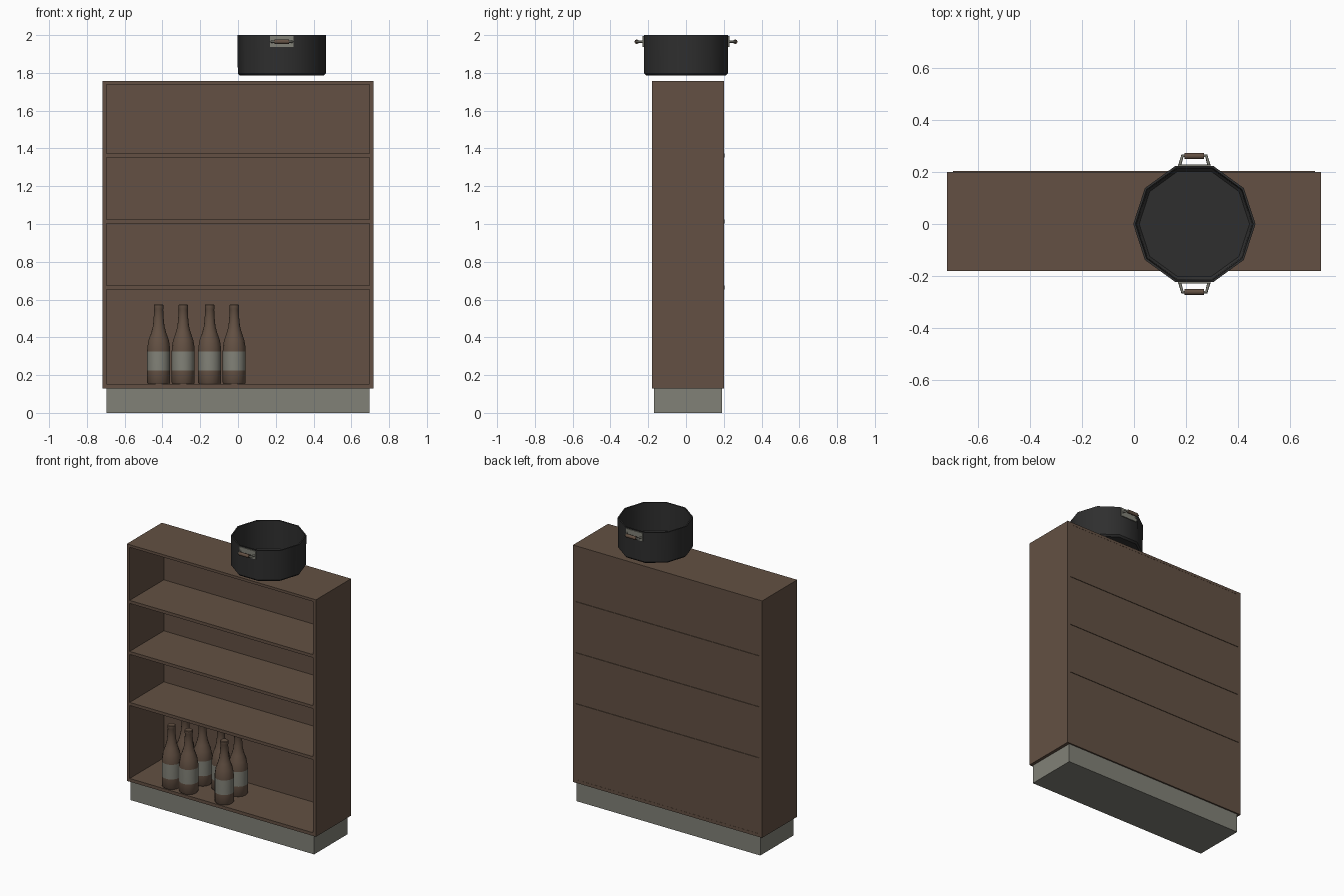
import bpy, bmesh, math

if "Cube" in bpy.data.objects:
    bpy.data.objects.remove(bpy.data.objects["Cube"])


def material(name, rgb):
    m = bpy.data.materials.new(name)
    m.diffuse_color = (*rgb, 1)
    m.use_nodes = True
    m.node_tree.nodes["Principled BSDF"].inputs["Base Color"].default_value = m.diffuse_color
    return m


WOOD = material("brown", (0.125, 0.081, 0.056))
GREY = material("warm grey", (0.22, 0.22, 0.185))
BLACK = material("iron black", (0.028, 0.028, 0.028))


def finish(name, bm, mats, smooth=None):
    bmesh.ops.recalc_face_normals(bm, faces=bm.faces)
    me = bpy.data.meshes.new(name)
    bm.to_mesh(me)
    bm.free()
    ob = bpy.data.objects.new(name, me)
    bpy.context.collection.objects.link(ob)
    for m in mats:
        me.materials.append(m)
    if smooth:
        bpy.ops.object.select_all(action='DESELECT')
        ob.select_set(True)
        bpy.context.view_layer.objects.active = ob
        bpy.ops.object.shade_smooth_by_angle(angle=math.radians(smooth))
    return ob


def box(name, lo, hi, mat):
    bm = bmesh.new()
    bmesh.ops.create_cube(bm, size=1)
    for v in bm.verts:
        v.co = [lo[i] + (v.co[i] + 0.5) * (hi[i] - lo[i]) for i in range(3)]
    return finish(name, bm, [mat])


def lathe(name, profile, sides, loc, mats, smooth, band=None):
    """Turn (radius, height) points round z; both ends are capped."""
    bm = bmesh.new()
    rings = []
    for r, z in profile:
        rings.append([bm.verts.new((r * math.cos(2 * math.pi * i / sides),
                                    r * math.sin(2 * math.pi * i / sides), z))
                      for i in range(sides)])
    for a, b in zip(rings, rings[1:]):
        for i in range(sides):
            j = (i + 1) % sides
            bm.faces.new((a[i], a[j], b[j], b[i]))
    bm.faces.new(rings[0])
    bm.faces.new(rings[-1])
    if band:
        for f in bm.faces:
            if band[0] < f.calc_center_median().z < band[1]:
                f.material_index = 1
    ob = finish(name, bm, mats, smooth)
    ob.location = loc
    return ob


def bar(name, points, radius, sides, mat):
    """Round rod along a path."""
    cu = bpy.data.curves.new(name, 'CURVE')
    cu.dimensions = '3D'
    cu.bevel_depth = radius
    cu.bevel_resolution = sides // 2 - 2
    cu.use_fill_caps = True
    sp = cu.splines.new('POLY')
    sp.points.add(len(points) - 1)
    for p, c in zip(sp.points, points):
        p.co = (*c, 1)
    cu.materials.append(mat)
    ob = bpy.data.objects.new(name, cu)
    bpy.context.collection.objects.link(ob)
    return ob


# Plinth and carcass
W, F, B = 0.718, -0.18, 0.20
box("plinth", (-0.697, -0.17, 0), (0.697, 0.19, 0.132), GREY)
box("top_board", (-W, F, 1.738), (W, B, 1.756), WOOD)
box("bottom_board", (-W, F, 0.13), (W, B, 0.152), WOOD)
for side, s in (("left", -1), ("right", 1)):
    xs = sorted((s * 0.696, s * W))
    box(side + "_side", (xs[0], F, 0.152), (xs[1], B, 1.738), WOOD)
box("back_panel", (-0.696, 0.19, 0.152), (0.696, 0.199, 1.738), WOOD)

# Shelves, their back edges standing just proud of the back panel
for i, z in enumerate((0.653, 1.003, 1.353)):
    box(f"shelf_{i + 1}", (-0.696, F, z), (0.696, 0.203, z + 0.021), WOOD)

# Bottles with a label band
bottle = [(0.055, 0), (0.061, 0.008), (0.061, 0.072), (0.061, 0.172),
          (0.060, 0.195), (0.054, 0.232), (0.040, 0.272), (0.031, 0.305),
          (0.027, 0.34), (0.024, 0.395), (0.026, 0.40), (0.026, 0.418),
          (0.023, 0.421)]
spots = [(-0.42, -0.12), (-0.29, -0.12), (-0.02, -0.12),
         (-0.42, 0.03), (-0.29, 0.03), (-0.15, 0.03), (-0.02, 0.03)]
for i, (x, y) in enumerate(spots):
    lathe(f"bottle_{i + 1}", bottle, 14, (x, y, 0.152), [WOOD, GREY], 40,
          band=(0.08, 0.165))

# Ten-sided open pot hovering just above the top board
CX = 0.232
pot = [(0.222, 1.786), (0.233, 1.797), (0.235, 2.0), (0.226, 2.0),
       (0.222, 1.808), (0.212, 1.798)]
lathe("pot", pot, 10, (CX, 0, 0), [BLACK], 40)

# Pot handles: mounting plate, bent bracket arms and a wooden grip
for side, s in (("front", -1), ("back", 1)):
    ys = sorted((s * 0.221, s * 0.229))
    box(side + "_handle_plate", (CX - 0.062, ys[0], 1.938),
        (CX + 0.062, ys[1], 1.994), GREY)
    z = 1.965
    bar(side + "_handle_bracket",
        [(CX - 0.056, s * 0.226, z), (CX - 0.046, s * 0.262, z),
         (CX + 0.046, s * 0.262, z), (CX + 0.056, s * 0.226, z)],
        0.006, 8, GREY)
    bar(side + "_handle_grip", [(CX - 0.038, s * 0.261, z),
                                (CX + 0.038, s * 0.261, z)], 0.012, 8, WOOD)
